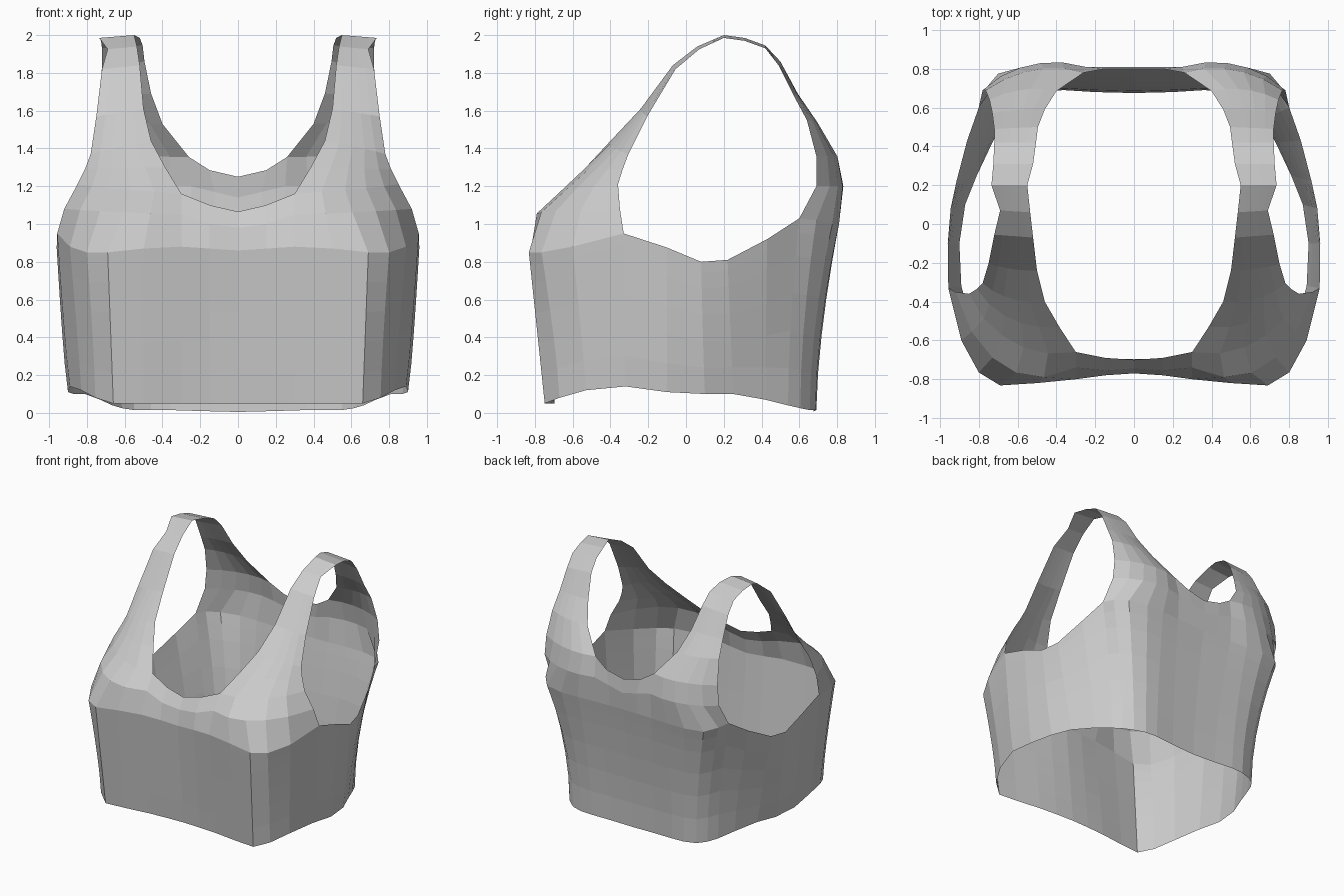
import bpy, bmesh, math
from mathutils import Vector as V

# Half outlines, running from front centre round the side to back centre
hem = [V(p) for p in [
    (0, -.695, .05), (.15, -.70, .05), (.30, -.71, .05), (.50, -.735, .05),
    (.66, -.748, .05), (.755, -.67, .08), (.83, -.53, .12), (.89, -.32, .14),
    (.90, -.10, .11), (.87, .10, .10), (.81, .25, .10), (.73, .42, .07),
    (.665, .54, .04), (.615, .605, .025), (.55, .655, .015), (.46, .685, .015),
    (.36, .69, .015), (.20, .68, .01), (0, .675, .005)]]
chest = [V(p) for p in [
    (0, -.77, .86), (.15, -.78, .87), (.30, -.80, .88), (.50, -.82, .87),
    (.69, -.832, .85), (.80, -.765, .85), (.89, -.60, .88), (.957, -.33, .95),
    (.96, -.10, .875), (.945, .08, .80), (.915, .22, .81), (.86, .43, .92),
    (.80, .60, 1.03), (.772, .69, 1.02), (.70, .775, 1.0), (.55, .81, 1.0),
    (.40, .81, 1.0), (.25, .80, 1.0), (0, .795, 1.0)]]
# How each column swells from hem to chest: above 1 keeps the waist narrow
swell = [1, 1, 1, 1, 1, 1.3, 1.1, .8, .75, .8, 1, 1.4, 1.7, 1.8, 1.8, 1.7, 1.6, 1.5, 1.5]

# Strap edges from front to back: inner point, outer point, outward bulge (x, y)
strap_rows = [
    ((.30, -.74, 1.05), (.92, -.35, 1.08), (.06, -.19)),
    ((.30, -.66, 1.16), (.85, -.36, 1.21), (.05, -.10)),
    ((.385, -.53, 1.30), (.81, -.335, 1.29), (.03, -.06)),
    ((.46, -.40, 1.44), (.78, -.305, 1.37), (.02, -.03)),
    ((.50, -.24, 1.61), (.75, -.205, 1.57), (0, -.01)),
    ((.52, -.07, 1.84), (.72, -.055, 1.82), (0, 0)),
    ((.535, .06, 1.94), (.69, .07, 1.925), (0, 0)),
    ((.55, .20, 2.0), (.735, .20, 1.985), (0, 0)),
    ((.52, .31, 1.985), (.725, .31, 1.97), (0, 0)),
    ((.505, .42, 1.945), (.72, .42, 1.93), (0, 0)),
    ((.495, .50, 1.86), (.72, .49, 1.84), (0, 0)),
    ((.46, .59, 1.69), (.73, .57, 1.68), (0, .01)),
    ((.40, .685, 1.53), (.745, .64, 1.55), (0, .03)),
    ((.26, .78, 1.355), (.765, .69, 1.36), (0, .06)),
    ((.25, .81, 1.20), (.78, .69, 1.2), (.02, .07)),
]

bm = bmesh.new()


def loft(rows):
    """Skin a grid of points given as rows of equal length."""
    grid = [[bm.verts.new(p) for p in r] for r in rows]
    for a, b in zip(grid, grid[1:]):
        for i in range(len(a) - 1):
            bm.faces.new((a[i], a[i + 1], b[i + 1], b[i]))


def band(t):
    """Ring of the body between hem (0) and chest (1)."""
    ring = []
    for a, b, power in zip(hem, chest, swell):
        p = a.lerp(b, t ** power)
        p.z = a.z + (b.z - a.z) * t
        ring.append(p)
    return ring


def strap_row(inner, outer, bulge):
    """Cross-section of the yoke or strap, six points wide."""
    row = []
    for i in range(6):
        t = i / 5
        w = math.sin(math.pi * t) ** .75 if 0 < i < 5 else 0
        row.append(V(inner).lerp(V(outer), t) + V((bulge[0], bulge[1], 0)) * w)
    return row


# Body band
loft([band(t) for t in (0, .2, .4, .6, .8, .92, 1)])

# Yoke and strap, front chest over the shoulder to back chest
straps = [strap_row(*r) for r in strap_rows]
loft([chest[2:8]] + straps + [chest[17:11:-1]])

# Centre front below the neckline
loft([chest[0:3],
      [V((0, -.745, .98)), V((.15, -.755, 1.0)), straps[0][0]],
      [V((0, -.70, 1.065)), V((.15, -.69, 1.10)), straps[1][0]]])

# Centre back below the neckline
loft([[chest[17], chest[17].lerp(chest[18], .5), chest[18]],
      [straps[-1][0], V((.125, .81, 1.17)), V((0, .81, 1.14))],
      [straps[-2][0], V((.15, .80, 1.285)), V((0, .80, 1.25))]])

# Weld the parts along their shared edges
bmesh.ops.remove_doubles(bm, verts=bm.verts, dist=.0005)
bmesh.ops.recalc_face_normals(bm, faces=bm.faces)
mesh = bpy.data.meshes.new("tank_top")
bm.to_mesh(mesh)
bm.free()
top = bpy.data.objects.new("tank_top", mesh)
bpy.context.collection.objects.link(top)

# Mirror to the other half
mirror = top.modifiers.new("mirror", 'MIRROR')
mirror.use_clip = True
mirror.merge_threshold = .001
